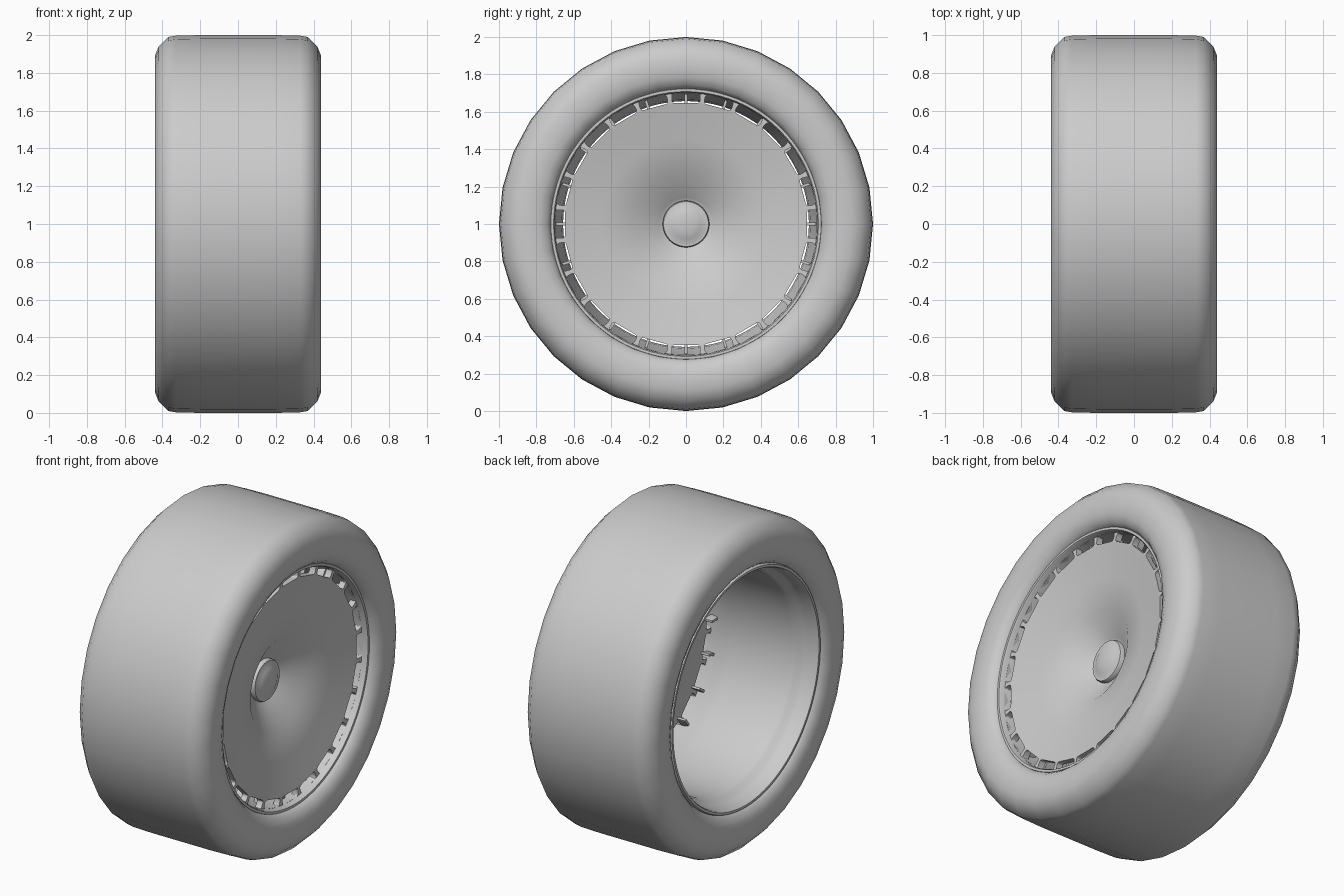
import bpy, bmesh, math
from mathutils import Matrix

if "Cube" in bpy.data.objects:
    bpy.data.objects.remove(bpy.data.objects["Cube"])

CENTRE = 1.0   # axle height; the axle runs along x


def finish(bm, name, angle=40):
    bmesh.ops.remove_doubles(bm, verts=bm.verts, dist=1e-5)
    bmesh.ops.recalc_face_normals(bm, faces=bm.faces)
    me = bpy.data.meshes.new(name)
    bm.to_mesh(me)
    bm.free()
    ob = bpy.data.objects.new(name, me)
    bpy.context.collection.objects.link(ob)
    smooth(ob, angle)
    return ob


def smooth(ob, angle):
    bpy.ops.object.select_all(action='DESELECT')
    ob.select_set(True)
    bpy.context.view_layer.objects.active = ob
    bpy.ops.object.shade_smooth_by_angle(angle=math.radians(angle))


def revolve(name, profile, segs, closed=True, angle=40):
    """Spin an (x, radius) profile around the axle."""
    bm = bmesh.new()
    rings = []
    for i in range(segs):
        a = 2 * math.pi * i / segs
        rings.append([bm.verts.new((x, r * math.sin(a), CENTRE + r * math.cos(a)))
                      for x, r in profile])
    n = len(profile)
    for i in range(segs):
        p, q = rings[i], rings[(i + 1) % segs]
        for j in range(n if closed else n - 1):
            k = (j + 1) % n
            bm.faces.new((p[j], p[k], q[k], q[j]))
    return finish(bm, name, angle)


def rounded_box(bm, angle, x0, x1, r, width, height, corner):
    """Rounded rectangle extruded along x, placed at an angle around the axle."""
    rot = Matrix.Rotation(-angle, 4, 'X')
    pts = []
    for k, (sy, sz) in enumerate(((1, 1), (-1, 1), (-1, -1), (1, -1))):
        for s in range(4):
            t = math.radians(90 * k + 30 * s)
            pts.append((sy * (width / 2 - corner) + corner * math.cos(t),
                        r + sz * (height / 2 - corner) + corner * math.sin(t)))
    loops = []
    for x in (x0, x1):
        loop = [bm.verts.new(rot @ Matrix.Translation((x, y, z)).to_translation())
                for y, z in pts]
        for v in loop:
            v.co.z += CENTRE
        loops.append(loop)
    bm.faces.new(loops[0])
    bm.faces.new(loops[1])
    n = len(pts)
    for i in range(n):
        j = (i + 1) % n
        bm.faces.new((loops[0][i], loops[0][j], loops[1][j], loops[1][i]))


# Tyre: symmetric half profile, mirrored across x = 0
half = [(0.34, 0.72), (0.38, 0.72), (0.415, 0.745), (0.435, 0.785), (0.44, 0.83),
        (0.44, 0.89), (0.42, 0.94), (0.37, 0.99), (0.33, 0.997), (0.2, 1.0)]
revolve("tyre", half + [(-x, r) for x, r in reversed(half)], 32, angle=60)

# Rim barrel with lips on both sides and a stepped bead seat
revolve("rim_barrel", [
    (-0.34, 0.727), (-0.40, 0.727), (-0.41, 0.722), (-0.41, 0.708), (-0.40, 0.702),
    (-0.34, 0.695), (-0.315, 0.69), (-0.29, 0.665), (-0.26, 0.657), (0.16, 0.657),
    (0.22, 0.665), (0.31, 0.698), (0.38, 0.702), (0.39, 0.708), (0.39, 0.722),
    (0.38, 0.727), (0.30, 0.727)], 96, angle=35)

# Dished cover disc
disc = revolve("wheel_disc", [
    (0.17, 0.0), (0.17, 0.12), (0.18, 0.14), (0.28, 0.28), (0.318, 0.45), (0.352, 0.638),
    (0.355, 0.65), (0.355, 0.704), (0.315, 0.704), (0.315, 0.64), (0.285, 0.45),
    (0.25, 0.28), (0.14, 0.13), (0.14, 0.0)], 96, closed=False, angle=30)

# Vent slots cut through the edge of the disc
bm = bmesh.new()
for i in range(24):
    rounded_box(bm, 2 * math.pi * i / 24, 0.25, 0.42, 0.673, 0.152, 0.052, 0.015)
cutter = finish(bm, "vent_cutter")
cutter.hide_render = True
mod = disc.modifiers.new("vents", 'BOOLEAN')
mod.operation = 'DIFFERENCE'
mod.solver = 'EXACT'
mod.object = cutter
bpy.context.view_layer.objects.active = disc
bpy.ops.object.modifier_apply(modifier=mod.name)
bpy.data.objects.remove(cutter)
smooth(disc, 30)

# Thin ribs behind the vents
bm = bmesh.new()
for i in range(20):
    rounded_box(bm, 2 * math.pi * i / 20, 0.26, 0.315, 0.66, 0.014, 0.07, 0.003)
finish(bm, "rear_ribs")

# Domed hub cap
revolve("hub_cap", [(0.15, 0.0), (0.15, 0.125), (0.19, 0.125), (0.2, 0.12), (0.2, 0.105),
                    (0.212, 0.08), (0.22, 0.045), (0.222, 0.0)], 48, closed=False, angle=30)
